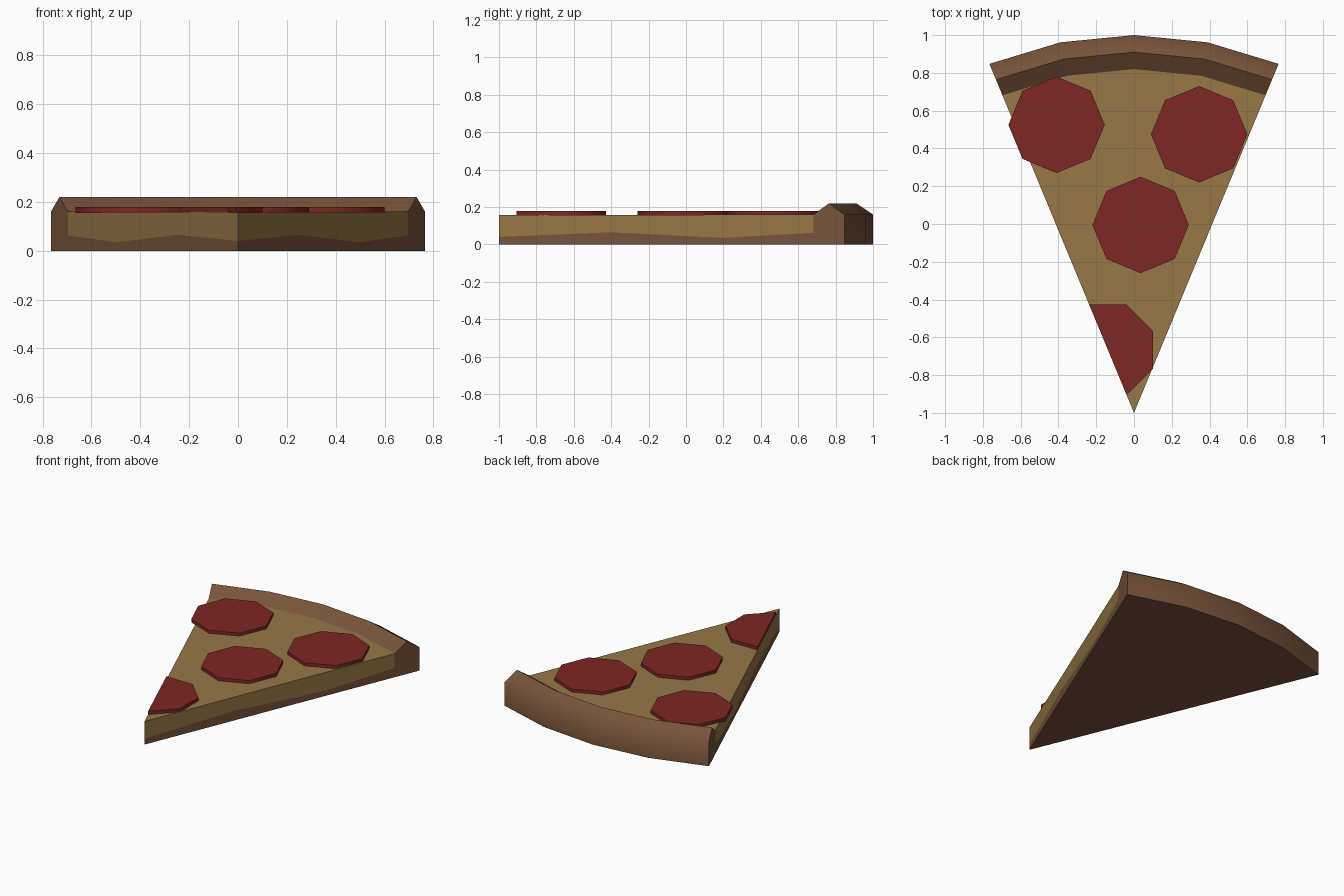
import bpy, bmesh
from math import sin, cos, pi, radians

if "Cube" in bpy.data.objects:
    bpy.data.objects.remove(bpy.data.objects["Cube"])

ANGLES = [radians(a) for a in (-22.5, -11.25, 0, 11.25, 22.5)]
HALF = ANGLES[-1]


def material(name, color):
    m = bpy.data.materials.new(name)
    m.diffuse_color = (*color, 1)
    m.use_nodes = True
    m.node_tree.nodes["Principled BSDF"].inputs["Base Color"].default_value = m.diffuse_color
    return m


def polar(r, a, z):
    # Distance and angle measured from the tip of the slice
    return (r * sin(a), r * cos(a) - 1, z)


def finish(name, bm, mat):
    bmesh.ops.remove_doubles(bm, verts=bm.verts, dist=1e-4)
    bmesh.ops.recalc_face_normals(bm, faces=bm.faces)
    me = bpy.data.meshes.new(name)
    bm.to_mesh(me)
    bm.free()
    me.materials.append(mat)
    ob = bpy.data.objects.new(name, me)
    bpy.context.collection.objects.link(ob)
    bpy.ops.object.select_all(action='DESELECT')
    ob.select_set(True)
    bpy.context.view_layer.objects.active = ob
    bpy.ops.object.shade_smooth_by_angle(angle=radians(60))
    return ob


def add_face(bm, pts):
    return bm.faces.new([bm.verts.new(p) for p in pts])


crust_mat = material("crust", (0.19, 0.088, 0.043))
cheese_mat = material("cheese", (0.31, 0.19, 0.062))
pepperoni_mat = material("pepperoni", (0.21, 0.02, 0.018))

# Profiles as (distance from tip, height)
RIM = [(2, 0), (2, 0.16), (1.91, 0.22), (1.82, 0.16)]
DRIP = [(1.82, 0.063), (1.30, 0.035), (0.65, 0.065), (0, 0.04)]

# Crust: base, cut sides below the cheese, raised rim
bm = bmesh.new()
add_face(bm, [(0, -1, 0)] + [polar(2, a, 0) for a in ANGLES])
for a in (-HALF, HALF):
    add_face(bm, [polar(r, a, z) for r, z in [(0, 0)] + RIM + DRIP])
for a, b in zip(ANGLES, ANGLES[1:]):
    for p, q in zip(RIM, RIM[1:]):
        add_face(bm, [polar(p[0], a, p[1]), polar(p[0], b, p[1]),
                      polar(q[0], b, q[1]), polar(q[0], a, q[1])])
finish("crust", bm, crust_mat)

# Cheese: top sheet and wavy melted sides
bm = bmesh.new()
add_face(bm, [(0, -1, 0.157)] + [polar(1.82, a, 0.16) for a in ANGLES])
for a in (-HALF, HALF):
    add_face(bm, [polar(r, a, z) for r, z in [(0, 0.157), (1.82, 0.16)] + DRIP])
finish("cheese", bm, cheese_mat)


# Pepperoni: octagonal discs, optionally trimmed by the left cut of the slice
def pepperoni(name, x, y, r, turn=0, trim=False):
    bm = bmesh.new()
    f = add_face(bm, [(x + r * cos(turn + i * pi / 4),
                       y + r * sin(turn + i * pi / 4), 0.155) for i in range(8)])
    if trim:
        bmesh.ops.bisect_plane(bm, geom=bm.verts[:] + bm.edges[:] + bm.faces[:],
                               plane_co=(0, -1, 0),
                               plane_no=(-cos(HALF), -sin(HALF), 0),
                               clear_outer=True)
    base = bm.faces[:]
    ext = bmesh.ops.extrude_face_region(bm, geom=base, use_keep_orig=True)
    for v in ext["geom"]:
        if isinstance(v, bmesh.types.BMVert):
            v.co.z = 0.18
    finish(name, bm, pepperoni_mat)


pepperoni("pepperoni_left", -0.41, 0.525, 0.255)
pepperoni("pepperoni_right", 0.345, 0.475, 0.255)
pepperoni("pepperoni_middle", 0.035, -0.005, 0.255)
pepperoni("pepperoni_tip", -0.14, -0.667, 0.26, pi / 8, True)
